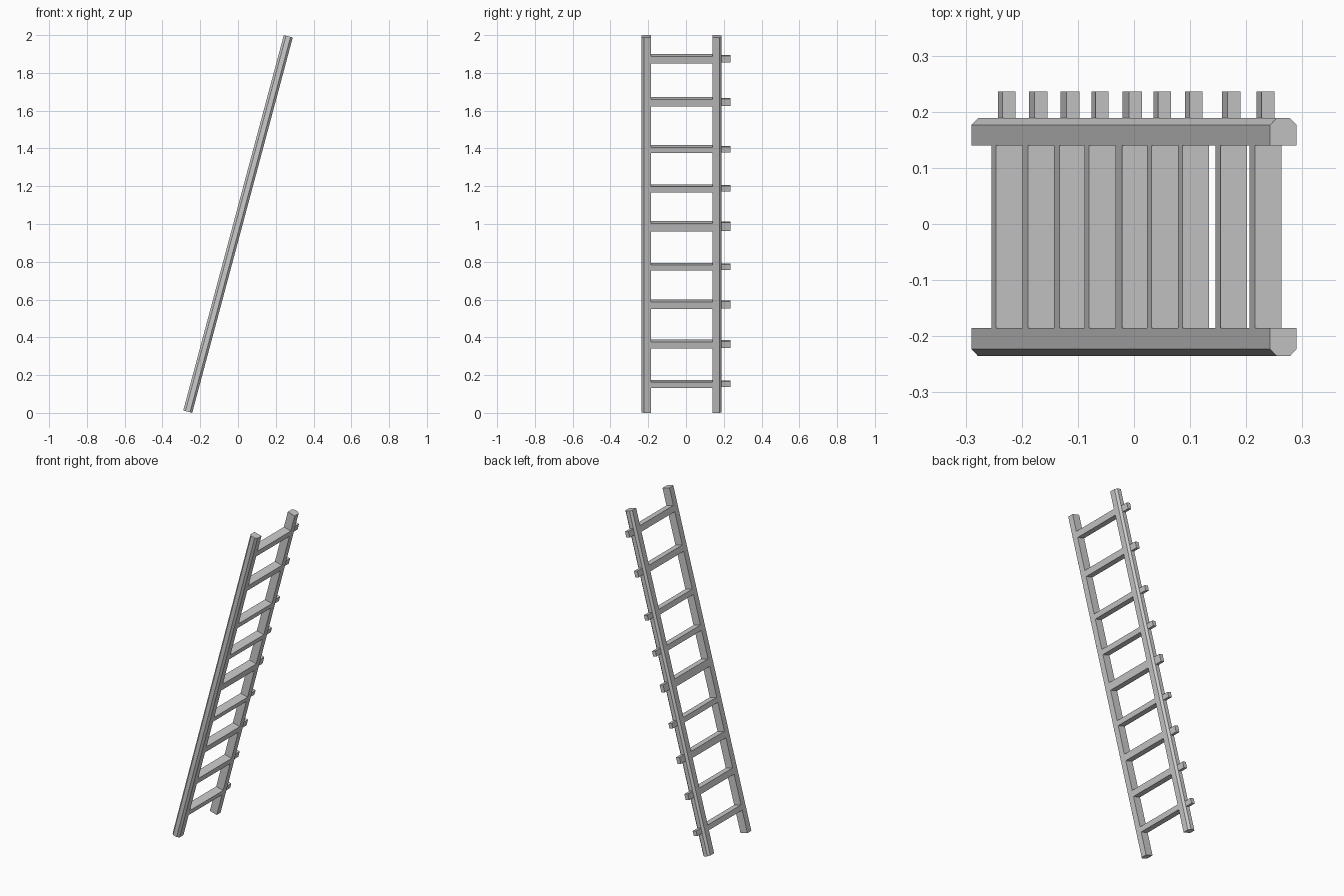
import bpy, math
from mathutils import Matrix

if "Cube" in bpy.data.objects:
    bpy.data.objects.remove(bpy.data.objects["Cube"])

TILT = math.radians(15)
LENGTH = 2.0574      # rail length along the slope
W = 0.049            # rail and rung depth across the slope
CH = 0.012           # chamfer on the outer rail corners
# ladder frame -> leaning ladder centred at z = 1
LEAN = Matrix.Translation((0, 0, 1)) @ Matrix.Rotation(TILT, 4, 'Y')


def add_mesh(name, verts, faces):
    me = bpy.data.meshes.new(name)
    me.from_pydata(verts, [], faces)
    me.transform(LEAN)
    ob = bpy.data.objects.new(name, me)
    bpy.context.collection.objects.link(ob)
    return ob


def prism(name, profile, z0, z1):
    """Extrude a counter-clockwise xy profile along the ladder."""
    n = len(profile)
    verts = [(x, y, z) for z in (z0, z1) for x, y in profile]
    faces = [tuple(reversed(range(n))), tuple(range(n, 2 * n))]
    faces += [(i, (i + 1) % n, n + (i + 1) % n, n + i) for i in range(n)]
    return add_mesh(name, verts, faces)


def bar(name, w, y0, y1, s, h):
    """Box running across the ladder at slope position s."""
    p = [(-w / 2, y0), (w / 2, y0), (w / 2, y1), (-w / 2, y1)]
    return prism(name, p, s - h / 2, s + h / 2)


# Side rails: square inner edge, chamfered outer edge
def rail(name, inner, outer):
    d = 1 if outer > inner else -1
    a = W / 2
    p = [(-a, inner), (a, inner), (a, outer - d * CH), (a - CH, outer),
         (-a + CH, outer), (-a, outer - d * CH)]
    if d < 0:
        p.reverse()
    prism(name, p, -LENGTH / 2, LENGTH / 2)


rail("near_rail", -0.185, -0.235)
rail("far_rail", 0.1395, 0.1885)

# Rungs (height on the ladder, thickness), with tenons through the far rail
rungs = [(0.154, 0.031), (0.364, 0.037), (0.574, 0.039), (0.774, 0.030),
         (0.988, 0.045), (1.189, 0.031), (1.396, 0.031), (1.647, 0.037),
         (1.875, 0.037)]
for i, (z, h) in enumerate(rungs, 1):
    s = (z - 1) / math.cos(TILT)
    bar(f"rung_{i}", W, -0.185, 0.1395, s, h)
    bar(f"rung_tenon_{i}", 0.024, 0.1885, 0.2363, s, h)
